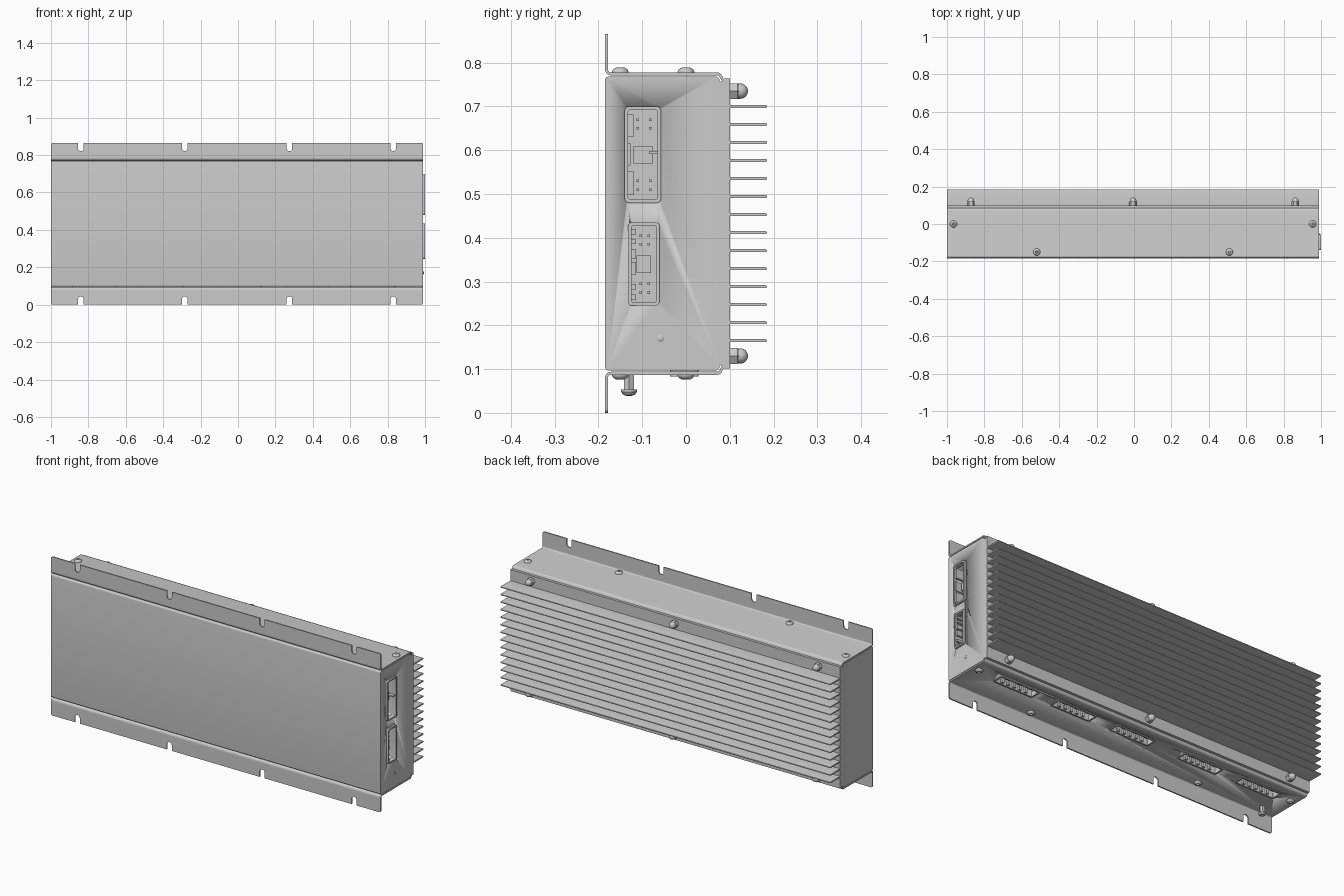
import bpy, bmesh
from math import sin, cos, pi, hypot, radians

if "Cube" in bpy.data.objects:
    bpy.data.objects.remove(bpy.data.objects["Cube"])

X0, X1, XC, H = -1.0, 0.99, -0.005, 0.865   # ends, middle and height of the case


def flip(z, s):
    return z if s > 0 else H - z


def finish(name, bm):
    bmesh.ops.recalc_face_normals(bm, faces=bm.faces[:])
    me = bpy.data.meshes.new(name)
    bm.to_mesh(me)
    bm.free()
    me.shade_smooth()
    me.set_sharp_from_angle(angle=radians(35))
    ob = bpy.data.objects.new(name, me)
    bpy.context.collection.objects.link(ob)
    return ob


def prism(name, outlines, f, a, b, holes=None):
    """Extrude 2D outlines from depth a to b; f maps (u, v, w) to xyz."""
    bm = bmesh.new()
    for k, pts in enumerate(outlines):
        n = len(pts)
        lo, hi = ([bm.verts.new(f(u, v, w)) for u, v in pts] for w in (a, b))
        if holes:
            hlo, hhi = ([bm.verts.new(f(u, v, w)) for u, v in holes[k]] for w in (a, b))
        else:
            bm.faces.new(lo)
            bm.faces.new(hi)
        for i in range(n):
            j = (i + 1) % n
            bm.faces.new((lo[i], lo[j], hi[j], hi[i]))
            if holes:
                bm.faces.new((hlo[i], hlo[j], hhi[j], hhi[i]))
                bm.faces.new((lo[i], lo[j], hlo[j], hlo[i]))
                bm.faces.new((hi[i], hi[j], hhi[j], hhi[i]))
    return finish(name, bm)


def along_x(u, v, w): return (w, u, v)      # (y, z) outline
def along_y(u, v, w): return (u, w, v)      # (x, z) outline
def along_z(u, v, w): return (u, v, w)      # (x, y) outline


def arc(cx, cy, r, a0, a1, n=5):
    return [(cx + r * cos(radians(a0 + (a1 - a0) * i / n)),
             cy + r * sin(radians(a0 + (a1 - a0) * i / n))) for i in range(n + 1)]


def rrect(u0, u1, v0, v1, r):
    return (arc(u1 - r, v1 - r, r, 0, 90) + arc(u0 + r, v1 - r, r, 90, 180)
            + arc(u0 + r, v0 + r, r, 180, 270) + arc(u1 - r, v0 + r, r, 270, 360))


def rect(u0, u1, v0, v1):
    return [(u0, v0), (u1, v0), (u1, v1), (u0, v1)]


def thicken(path, t):
    """Turn an open path into a strip outline of thickness t."""
    left, right = [], []
    for i, (x, y) in enumerate(path):
        p, q = path[max(i - 1, 0)], path[min(i + 1, len(path) - 1)]
        d = hypot(q[0] - p[0], q[1] - p[1])
        nx, ny = -(q[1] - p[1]) / d * t / 2, (q[0] - p[0]) / d * t / 2
        left.append((x + nx, y + ny))
        right.append((x - nx, y - ny))
    return left + right[::-1]


def lathe(name, profile, place, seg=24):
    """Revolve (radius, height) points; place maps local xyz to world."""
    bm = bmesh.new()
    rings = []
    for r, h in profile:
        if r == 0:
            rings.append([bm.verts.new(place(0, 0, h))] * seg)
        else:
            rings.append([bm.verts.new(place(r * cos(2 * pi * i / seg), r * sin(2 * pi * i / seg), h))
                          for i in range(seg)])
    for A, B in zip(rings, rings[1:]):
        for i in range(seg):
            j = (i + 1) % seg
            bm.faces.new(list(dict.fromkeys((A[i], A[j], B[j], B[i]))))
    return finish(name, bm)


def cut(ob, cutters):
    for c in cutters:
        m = ob.modifiers.new("opening", 'BOOLEAN')
        m.operation, m.solver, m.object = 'DIFFERENCE', 'EXACT', c
    dg = bpy.context.evaluated_depsgraph_get()
    me = bpy.data.meshes.new_from_object(ob.evaluated_get(dg))
    ob.modifiers.clear()
    ob.data = me


# case body
half = [(-0.177, 0.768), (0.07, 0.768), (0.077, 0.762), (0.077, 0.757), (0.1, 0.757)]
top = arc(-0.177, 0.760, 0.008, 180, 90) + half[1:]
case = prism("case_body", [top + [(y, H - z) for y, z in reversed(top)]], along_x, X0, X1)

# bent mounting sheets, top and bottom
bend = ([(-0.1815, 0.79)] + arc(-0.1715, 0.7845, 0.01, 180, 270)
        + arc(0.071, 0.7655, 0.009, 90, 20, 4) + [(0.084, 0.7605), (0.1, 0.7605)])
sheets = []
for s, side in ((1, "top"), (-1, "bottom")):
    sheets.append(prism(side + "_sheet", [[(y, flip(z, s)) for y, z in thicken(bend, 0.007)]],
                        along_x, X0, X1))
    # slotted flange
    edge = [(X0, 0.79)] + arc(X0 + 0.01, H - 0.01, 0.01, 180, 90)
    for dx in (-0.835, -0.28, 0.28, 0.835):
        c = XC + dx
        edge += [(c - 0.015, H)] + arc(c, 0.836, 0.015, 180, 360, 10) + [(c + 0.015, H)]
    edge += arc(X1 - 0.01, H - 0.01, 0.01, 90, 0) + [(X1, 0.79)]
    prism(side + "_flange", [[(x, flip(z, s)) for x, z in edge]], along_y, -0.185, -0.178)

    # pan-head screws with a socket
    head = [(0, 0), (0.019, 0), (0.019, 0.003), (0.016, 0.008), (0.010, 0.0115),
            (0.007, 0.012), (0.005, 0.006), (0, 0.006)]
    for i, (dx, y) in enumerate(((-0.515, -0.15), (0.515, -0.15), (-0.96, 0), (0.96, 0))):
        lathe(f"{side}_screw_{i}", head,
              lambda a, b, h, dx=dx, y=y: (XC + dx + a, y + b, flip(0.777 + h, s)))

    # domed cap nuts on the heat sink
    dome = [(0, 0.012)] + [(0.0175, 0.012), (0.0175, 0.024)] + \
           [(0.0175 * cos(t * pi / 12), 0.024 + 0.0175 * sin(t * pi / 12)) for t in range(1, 6)] + [(0, 0.0415)]
    for i, dx in enumerate((-0.867, 0, 0.867)):
        def nut(a, b, h, dx=dx):
            return (XC + dx + a, 0.1 + h, flip(0.735, s) + b)
        lathe(f"{side}_nut_hex_{i}", [(0, 0), (0.0205, 0), (0.0205, 0.018), (0.018, 0.020), (0, 0.020)], nut, 6)
        lathe(f"{side}_nut_dome_{i}", dome, nut)

# heat sink fins with rounded tips
fins = []
for i in range(14):
    z = 0.165 + i * 0.535 / 13
    fins.append([(0.095, z - 0.0035)] + arc(0.1815, z, 0.0035, -90, 90, 6) + [(0.095, z + 0.0035)])
prism("heat_sink_fins", fins, along_x, X0, X1)

# side connectors: outer opening (y0, y1, z0, z1) and the keys inside
side_ports = (
    ("upper_port", (-0.14, -0.057, 0.48, 0.70),
     [(-0.133, -0.120, 0.498, 0.552), (-0.133, -0.120, 0.63, 0.682),
      (-0.133, -0.127, 0.565, 0.615), (-0.084, -0.064, 0.591, 0.598)]),
    ("lower_port", (-0.133, -0.06, 0.245, 0.435),
     [(-0.126, -0.114, z, z + w) for z, w in
      ((0.258, 0.012), (0.282, 0.012), (0.315, 0.03), (0.352, 0.022), (0.386, 0.01), (0.408, 0.012))]),
)
cutters = []
for name, (y0, y1, z0, z1), keys in side_ports:
    g = 0.008
    inner = rrect(y0 + g, y1 - g, z0 + g, z1 - g, 0.004)
    prism(name + "_rim", [rrect(y0, y1, z0, z1, 0.01)], along_x, 0.975, 1.0, [inner])
    prism(name + "_keys", [rect(*k) for k in keys], along_x, 0.92, 0.993)
    zm = (z0 + z1) / 2
    prism(name + "_core", [rect(y0 + 0.02, y1 - 0.02, zm - 0.02, zm + 0.02)], along_x, 0.91, 0.965)
    prism(name + "_pins", [rect(y - 0.003, y + 0.003, z - 0.003, z + 0.003)
                           for y in (y0 + 0.03, y1 - 0.025)
                           for z in (z0 + 0.03, z0 + 0.05, z1 - 0.05, z1 - 0.03)], along_x, 0.91, 0.96)
    cutters.append(prism("cutter", [rrect(y0 + 0.004, y1 - 0.004, z0 + 0.004, z1 - 0.004, 0.005)],
                         along_x, 0.92, 1.05))

# bottom connectors with rows of teeth and pins
for i, x in enumerate((0.721, 0.37, 0.007, -0.411, -0.768)):
    w = 0.12
    prism(f"bottom_port_{i}_rim", [rrect(x - w, x + w, -0.036, 0.028, 0.008)], along_z, 0.083, 0.11,
          [rrect(x - w + 0.008, x + w - 0.008, -0.028, 0.020, 0.003)])
    prism(f"bottom_port_{i}_teeth",
          [rect(x + k * 0.036 - 0.007, x + k * 0.036 + 0.007, -0.029, -0.017) for k in range(-2, 3)]
          + [rect(x + k * 0.07 - 0.012, x + k * 0.07 + 0.012, 0.010, 0.021) for k in (-1, 0, 1)],
          along_z, 0.088, 0.15)
    prism(f"bottom_port_{i}_pins",
          [rect(x + k * 0.036 - 0.003, x + k * 0.036 + 0.003, -0.008, -0.002) for k in range(-2, 3)],
          along_z, 0.105, 0.15)
    cutters.append(prism("cutter", [rrect(x - w + 0.004, x + w - 0.004, -0.032, 0.024, 0.005)],
                         along_z, 0.04, 0.145))

# cut connector openings
cut(case, cutters)
cut(sheets[1], cutters[2:])
for c in cutters:
    bpy.data.objects.remove(c)

# small side rivet
lathe("side_rivet", [(0, 0), (0.008, 0), (0.008, 0.002), (0.005, 0.004), (0, 0.005)],
      lambda a, b, h: (X1 + h, -0.058 + a, 0.17 + b), 16)


# grounding stud under the case
def stud(a, b, h):
    return (-0.90 + a, -0.13 + b, 0.09 - h)


lathe("ground_stud_post", [(0, 0), (0.013, 0), (0.013, 0.036), (0, 0.036)], stud, 6)
lathe("ground_stud_head", [(0, 0.036), (0.018, 0.036), (0.018, 0.042), (0.013, 0.049),
                           (0.006, 0.051), (0.005, 0.046), (0, 0.046)], stud)
